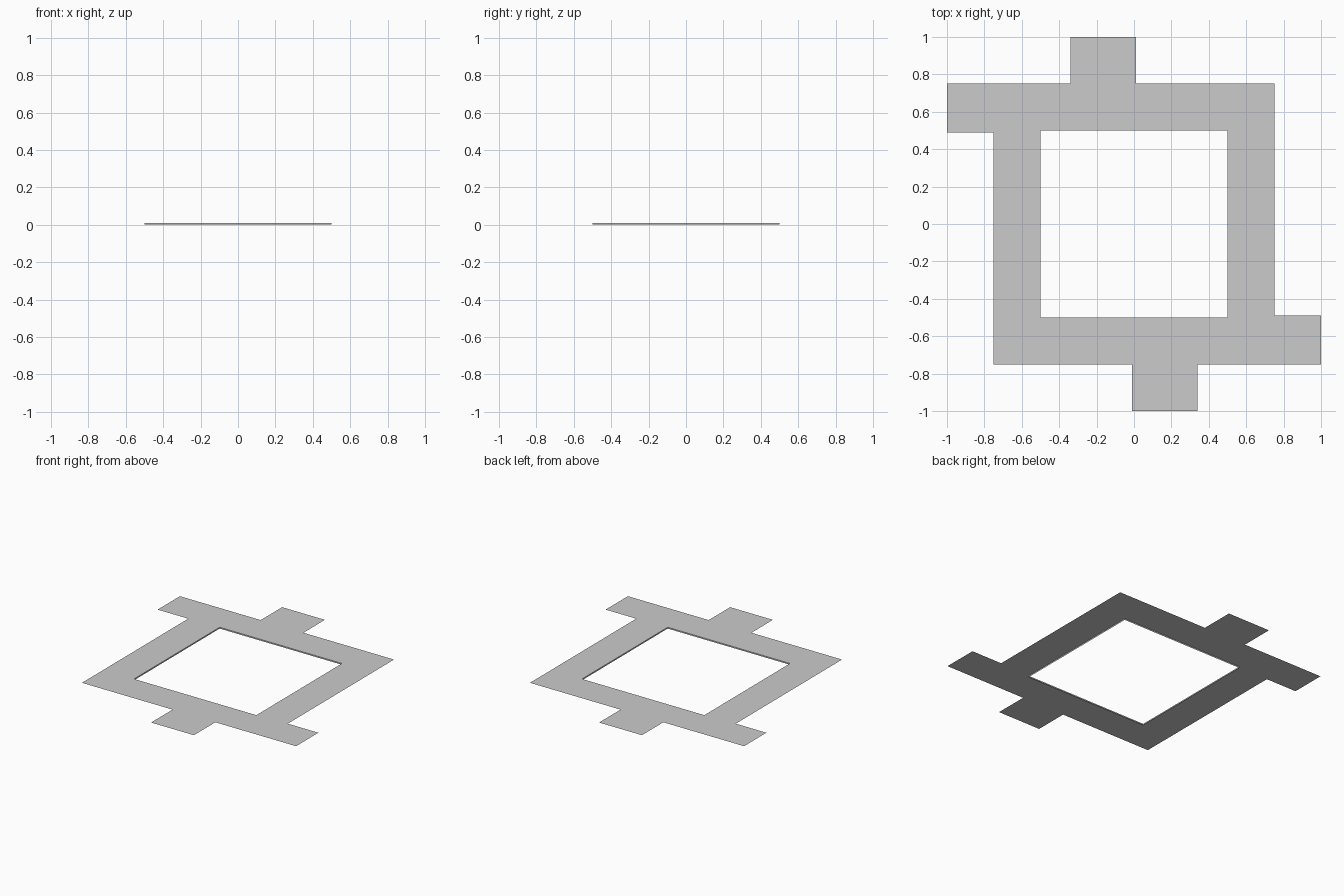
import bpy, bmesh

if "Cube" in bpy.data.objects:
    bpy.data.objects.remove(bpy.data.objects["Cube"])

TOP = 0.01      # height of the sheet
HOLE = 0.5      # half size of the square opening

# Half of the outline; the other half is its 180 degree rotation
half = [(0.75, 0.75), (0.01, 0.75), (0.01, 1.0), (-0.34, 1.0), (-0.34, 0.75),
        (-1.0, 0.75), (-1.0, 0.49), (-0.75, 0.49)]
outline = half + [(-x, -y) for x, y in half]
hole = [(HOLE, HOLE), (-HOLE, HOLE), (-HOLE, -HOLE), (HOLE, -HOLE)]

bm = bmesh.new()


def loop(points, z):
    return [bm.verts.new((x, y, z)) for x, y in points]


def ring_edges(verts):
    return [bm.edges.new((a, b)) for a, b in zip(verts, verts[1:] + verts[:1])]


# Flat sheet with tabs and a square opening
outer = loop(outline, TOP)
rim = loop(hole, TOP)
edges = ring_edges(outer) + ring_edges(rim)
bmesh.ops.triangle_fill(bm, edges=edges, use_beauty=True, normal=(0, 0, 1))
for f in bm.faces:
    f.normal_update()
    if f.normal.z < 0:
        f.normal_flip()

# Thin lip around the opening, turned down to the ground and facing inward
foot = loop(hole, 0)
for i in range(4):
    j = (i + 1) % 4
    bm.faces.new((rim[i], rim[j], foot[j], foot[i]))
for f in bm.faces:
    f.normal_update()
    if abs(f.normal.z) < 0.5 and f.normal.dot(f.calc_center_median()) > 0:
        f.normal_flip()

bmesh.ops.dissolve_limit(bm, angle_limit=0.01, verts=bm.verts[:], edges=bm.edges[:])

mesh = bpy.data.meshes.new("frame_panel")
bm.to_mesh(mesh)
bm.free()
bpy.context.collection.objects.link(bpy.data.objects.new("frame_panel", mesh))
